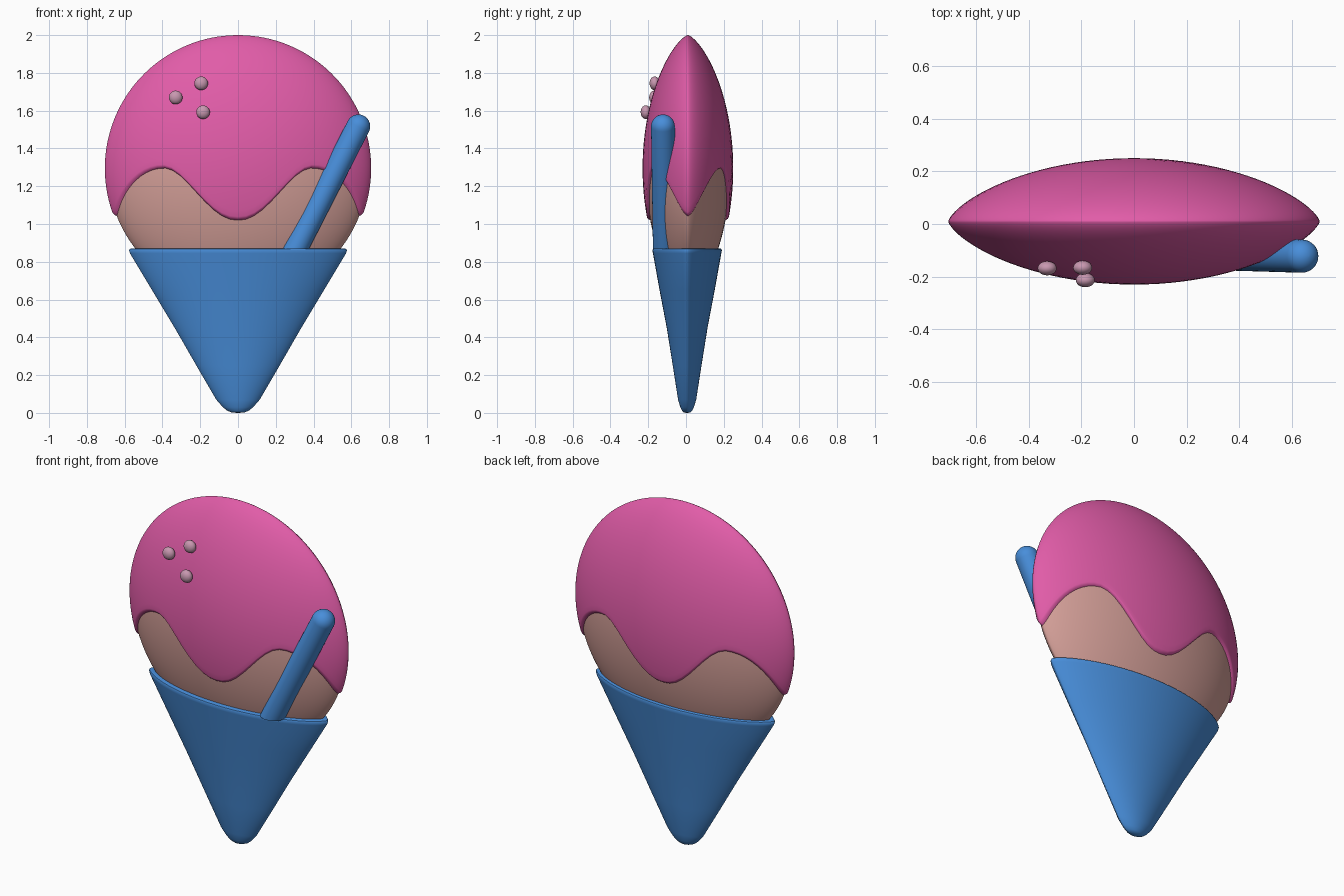
import bpy, bmesh, math
from mathutils import Vector

if "Cube" in bpy.data.objects:
    bpy.data.objects.remove(bpy.data.objects["Cube"])

N = 96                      # points around each lens-shaped ring


def material(name, rgb):
    m = bpy.data.materials.new(name)
    lin = [((c / 255 + 0.055) / 1.055) ** 2.4 for c in rgb]
    m.diffuse_color = (*lin, 1)
    m.use_nodes = True
    m.node_tree.nodes["Principled BSDF"].inputs["Base Color"].default_value = m.diffuse_color
    return m


pink = material("pink_icing", (225, 92, 168))
beige = material("beige_ice", (213, 160, 153))
blue = material("blue_wafer", (72, 142, 218))
mauve = material("mauve_sprinkle", (200, 152, 176))


def loft(name, rings, mat, cap_start=True, cap_end=True):
    """Skin a list of equal rings into a smooth object."""
    bm = bmesh.new()
    rows = [[bm.verts.new(p) for p in r] for r in rings]
    n = len(rows[0])
    for a, b in zip(rows, rows[1:]):
        for i in range(n):
            j = (i + 1) % n
            bm.faces.new((a[i], a[j], b[j], b[i]))
    if cap_start:
        bm.faces.new(rows[0])
    if cap_end:
        bm.faces.new(rows[-1])
    bmesh.ops.recalc_face_normals(bm, faces=bm.faces)
    me = bpy.data.meshes.new(name)
    bm.to_mesh(me)
    bm.free()
    me.materials.append(mat)
    ob = bpy.data.objects.new(name, me)
    bpy.context.collection.objects.link(ob)
    bpy.ops.object.select_all(action='DESELECT')
    ob.select_set(True)
    bpy.context.view_layer.objects.active = ob
    bpy.ops.object.shade_smooth_by_angle(angle=math.radians(45))
    return ob


def lens(phi, w, t, z, cy):
    """Point on a flattened, slightly pointed oval."""
    s = math.sin(phi)
    return Vector((w * math.cos(phi), cy + math.copysign(t * abs(s) ** 1.4, s), z))


def ball(phi, radius, thick, z, cy=0.01, c=1.295):
    """Point on the flattened scoop at a given height."""
    w = math.sqrt(max(radius ** 2 - (z - c) ** 2, 1e-8))
    return lens(phi, w, thick * (w / radius) ** 1.4, z, cy)


PHIS = [2 * math.pi * i / N for i in range(N)]


def drip(phi):
    """Height of the wavy icing edge."""
    a = math.degrees(math.acos(min(1, abs(math.cos(phi)))))
    t, low = (a / 55.6, 1.04) if a < 55.6 else ((90 - a) / 34.4, 1.017)
    f = ((1 - math.cos(math.pi * t)) / 2) ** 1.15
    return low + (1.293 - low) * f


# cone: rounded tip, flat rim
profile = [(0, .006, .004), (.003, .035, .018), (.012, .058, .027), (.03, .08, .036),
           (.07, .115, .048), (.25, .22, .076), (.45, .335, .108), (.65, .455, .146),
           (.845, .572, .181), (.86, .577, .184), (.868, .573, .181), (.871, .56, .174)]
loft("cone", [[lens(p, w, t, z, .006) for p in PHIS] for z, w, t in profile], blue)

# scoop inside the icing
rings = []
for i in range(41):
    a = 0.02 + (math.acos((.85 - 1.295) / .69) - 0.02) * i / 40
    rings.append([ball(p, .69, .225, 1.295 + .69 * math.cos(a)) for p in PHIS])
loft("scoop", rings, beige)

# icing shell with wavy, rolled-in lower edge
R, T, LIP = .705, .24, .022
rings = []
for i in range(41):
    row = []
    for p in PHIS:
        end = math.acos((drip(p) + LIP - 1.295) / R)
        a = 0.015 + (end - 0.015) * i / 40
        row.append(ball(p, R, T, 1.295 + R * math.cos(a)))
    rings.append(row)
for k in range(1, 7):
    a = k / 6 * math.pi / 2
    d = 0.03 * (1 - math.cos(a))
    rings.append([ball(p, R - d, T - d, drip(p) + LIP * (1 - math.sin(a))) for p in PHIS])
loft("icing", rings, pink, cap_end=False)

# leaning straw, cut level at the cone rim, rounded at the top
start, end, r = Vector((.305, -.112, .868)), Vector((.637, -.122, 1.517)), .063
axis = (end - start).normalized()
u = axis.cross(Vector((0, 1, 0))).normalized()
v = axis.cross(u)
circle = [r * (u * math.cos(2 * math.pi * i / 32) + v * math.sin(2 * math.pi * i / 32))
          for i in range(32)]
rings = [[start + c - axis * (c.z / axis.z) for c in circle]]
for k in range(9):
    a = k / 8 * math.pi / 2 * 0.97
    rings.append([end + c * math.cos(a) + axis * r * math.sin(a) for c in circle])
loft("straw", rings, blue)

# three sprinkles on the front
for i, pos in enumerate([(-.33, -.168, 1.67), (-.195, -.166, 1.745), (-.185, -.213, 1.592)]):
    bpy.ops.mesh.primitive_uv_sphere_add(segments=24, ring_count=14, radius=.036, location=pos)
    ob = bpy.context.object
    ob.name = f"sprinkle_{i + 1}"
    ob.scale = (1, .75, 1)
    ob.data.materials.append(mauve)
    bpy.ops.object.shade_smooth()
